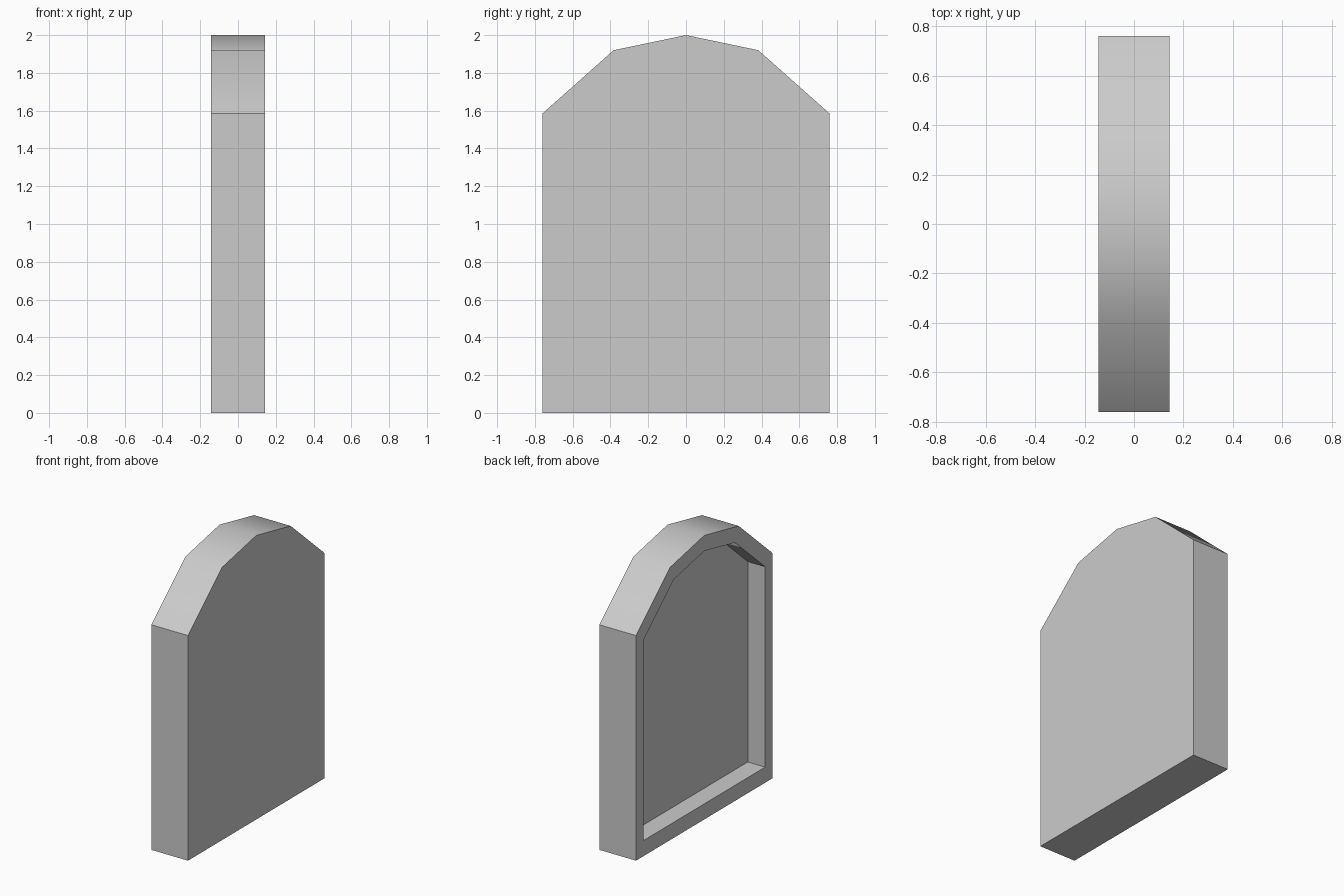
import bpy, bmesh, math

if "Cube" in bpy.data.objects:
    bpy.data.objects.remove(bpy.data.objects["Cube"])

HALF_T = 0.1425      # half thickness along x
DEPTH = 0.135        # depth of the recess on the -x side
INSET = 0.89         # recess outline, scaled about the centre (z = 1)

# Arched outline in y, z: right half mirrored to the left
right = [(0.76, 0), (0.76, 1.585), (0.383, 1.92)]
outline = right + [(0, 2)] + [(-y, z) for y, z in reversed(right)]


def ring(bm, x, s=1.0):
    return [bm.verts.new((x, y * s, 1 + (z - 1) * s)) for y, z in outline]


def bridge(bm, a, b):
    n = len(a)
    for i in range(n):
        j = (i + 1) % n
        bm.faces.new((a[i], a[j], b[j], b[i]))


# Arched slab: solid face, outer wall, rim, recess wall, recess floor
bm = bmesh.new()
rings = [ring(bm, HALF_T), ring(bm, -HALF_T),
         ring(bm, -HALF_T, INSET), ring(bm, -HALF_T + DEPTH, INSET)]
for a, b in zip(rings, rings[1:]):
    bridge(bm, a, b)
bm.faces.new(rings[0])
bm.faces.new(rings[-1])
bmesh.ops.recalc_face_normals(bm, faces=bm.faces)

mesh = bpy.data.meshes.new("arched_panel")
bm.to_mesh(mesh)
bm.free()
panel = bpy.data.objects.new("arched_panel", mesh)
bpy.context.collection.objects.link(panel)

# Smooth only across the arch facets
bpy.context.view_layer.objects.active = panel
panel.select_set(True)
bpy.ops.object.shade_smooth_by_angle(angle=math.radians(40))
